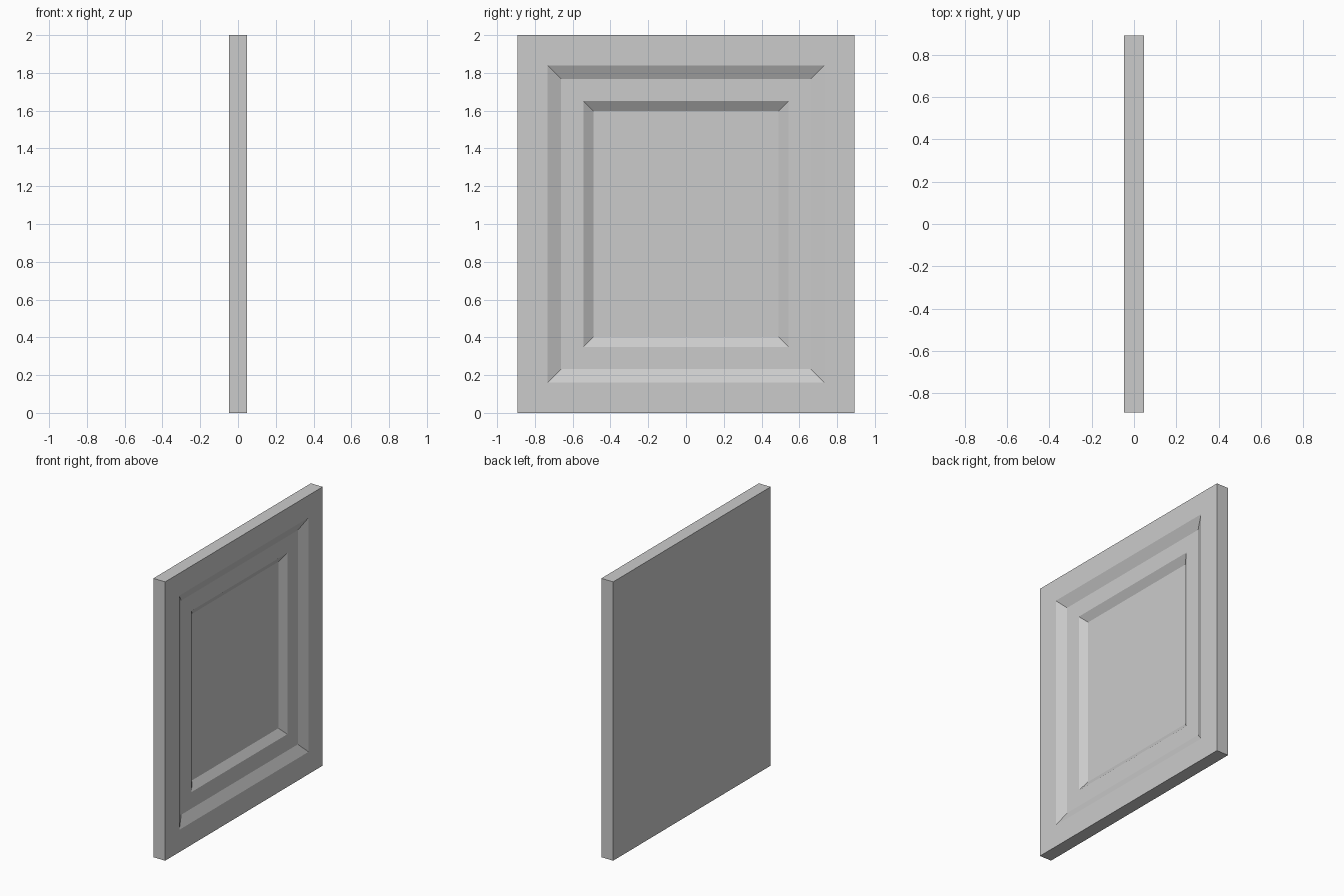
import bpy, bmesh

# Remove the default cube
cube = bpy.data.objects.get("Cube")
if cube:
    bpy.data.objects.remove(cube)

# Plain grey paint
GREY = (0.6, 0.6, 0.6, 1.0)
paint = bpy.data.materials.new("grey_paint")
paint.use_nodes = True
paint.diffuse_color = GREY
paint.node_tree.nodes["Principled BSDF"].inputs["Base Color"].default_value = GREY

# Slab sizes
THICK, WIDTH, HEIGHT = 0.094, 1.785, 2.0

bm = bmesh.new()
bmesh.ops.create_cube(bm, size=1)
for v in bm.verts:
    v.co.x *= THICK
    v.co.y *= WIDTH
    v.co.z = (v.co.z + 0.5) * HEIGHT

# Stepped recess: each step is (inset width, sink depth)
bm.faces.ensure_lookup_table()
panel = max(bm.faces, key=lambda f: f.calc_center_median().x)
for inset, sink in [(0.16, 0), (0.072, 0.035), (0.118, 0), (0.053, 0.035)]:
    bmesh.ops.inset_region(bm, faces=[panel], thickness=inset, depth=0,
                           use_even_offset=True)
    for v in panel.verts:
        v.co.x -= sink

bmesh.ops.recalc_face_normals(bm, faces=bm.faces)
mesh = bpy.data.meshes.new("cabinet_door")
bm.to_mesh(mesh)
bm.free()
mesh.materials.append(paint)
door = bpy.data.objects.new("cabinet_door", mesh)
bpy.context.scene.collection.objects.link(door)
